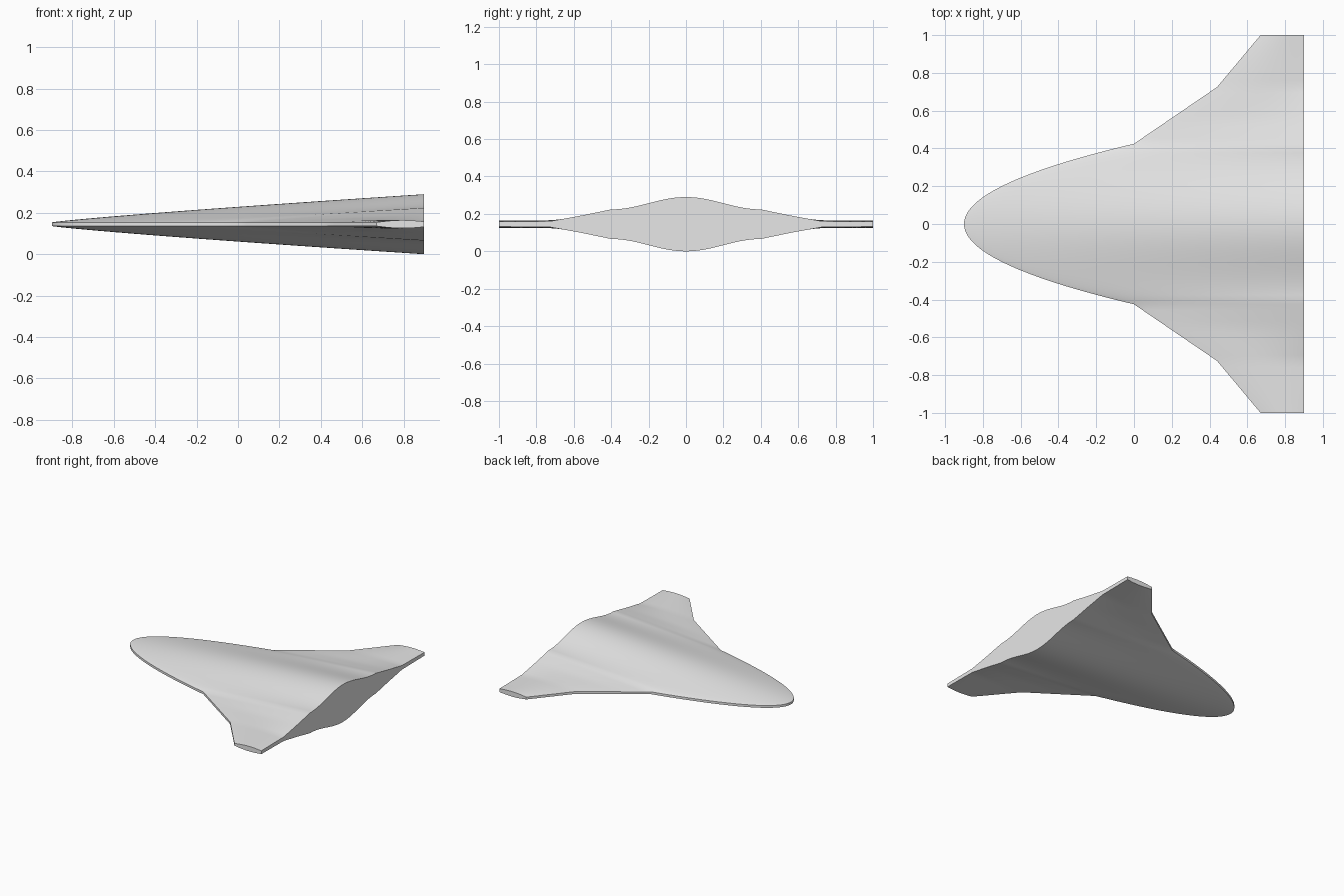
import bpy
import bmesh
import math

cube = bpy.data.objects.get("Cube")
if cube:
    bpy.data.objects.remove(cube)

TAIL, MID_Z, EDGE = 0.9, 0.145, 0.009
COLS = 36


def interp(table, v):
    """Straight interpolation through a short list of points."""
    for (a, fa), (b, fb) in zip(table, table[1:]):
        if v <= b:
            return fa + (fb - fa) * (v - a) / (b - a)
    return table[-1][1]


def leading_x(y):
    """Planform: parabolic nose, straight wing, then swept tip."""
    if y <= 0.425:
        return -0.9 + 0.9 * (y / 0.425) ** 2
    return interp([(0.425, 0), (0.725, 0.44), (1, 0.67)], y)


def tail_height(y):
    """Half thickness of the body at the flat tail."""
    if y <= 0.4:
        return 0.145 - 0.033 * (1 - math.cos(math.pi * y / 0.4))
    return interp([(0.4, 0.079), (0.56, 0.046), (0.725, 0.016), (1, 0.013)], y)


def half_height(y, t):
    rise = (tail_height(y) - EDGE) * t ** 0.86
    bulge = 0.008 * math.sin(math.pi * t) * min(1, max(0, (y - 0.55) / 0.17))
    return EDGE + rise + bulge


# Spanwise stations, closest together at the rounded nose
half = [0.425 * (i / 24) ** 1.4 for i in range(25)]
half += [0.425 + 0.3 * i / 10 for i in range(1, 11)]
half += [0.725 + 0.275 * i / 8 for i in range(1, 9)]
span = [-y for y in reversed(half[1:])] + half

# Upper and lower skins
bm = bmesh.new()
skins = {}
for side in (1, -1):
    rows = []
    for y in span:
        start = leading_x(abs(y))
        row = []
        for j in range(COLS + 1):
            t = (j / COLS) ** 1.3
            z = MID_Z + side * half_height(abs(y), t)
            row.append(bm.verts.new((start + (TAIL - start) * t, y, z)))
        rows.append(row)
    skins[side] = rows
    for a, b in zip(rows, rows[1:]):
        for j in range(COLS):
            bm.faces.new((a[j], a[j + 1], b[j + 1], b[j]))

# Blunt leading edge, flat tail and wing tips close the hull
up, low = skins[1], skins[-1]
for i in range(len(span) - 1):
    for j in (0, COLS):
        bm.faces.new((up[i][j], up[i + 1][j], low[i + 1][j], low[i][j]))
for i in (0, -1):
    for j in range(COLS):
        bm.faces.new((up[i][j], up[i][j + 1], low[i][j + 1], low[i][j]))
bmesh.ops.recalc_face_normals(bm, faces=bm.faces)

mesh = bpy.data.meshes.new("glider_hull")
bm.to_mesh(mesh)
bm.free()
hull = bpy.data.objects.new("glider_hull", mesh)
bpy.context.collection.objects.link(hull)

# Single plain grey
grey = bpy.data.materials.new("light_grey")
grey.use_nodes = True
colour = (0.8, 0.8, 0.8, 1)
grey.diffuse_color = colour
grey.node_tree.nodes["Principled BSDF"].inputs["Base Color"].default_value = colour
mesh.materials.append(grey)

bpy.ops.object.select_all(action="DESELECT")
hull.select_set(True)
bpy.context.view_layer.objects.active = hull
bpy.ops.object.shade_smooth_by_angle(angle=math.radians(30))
